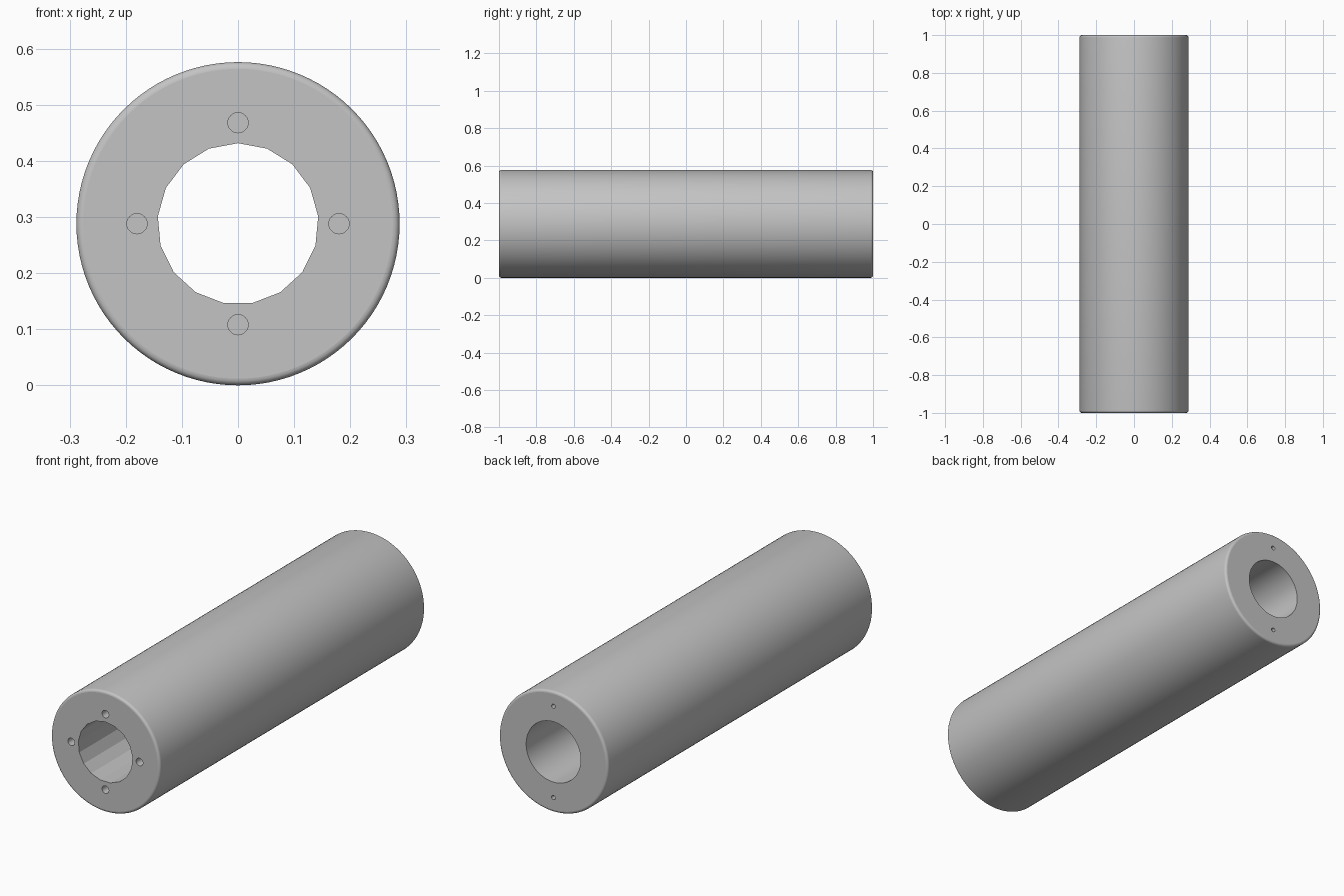
import bpy, bmesh, math

RADIUS = 0.288
HALF = 1.0

cube = bpy.data.objects.get("Cube")
if cube:
    bpy.data.objects.remove(cube, do_unlink=True)

grey = bpy.data.materials.new("grey metal")
grey.use_nodes = True
colour = (0.55, 0.55, 0.55, 1)
grey.diffuse_color = colour
grey.node_tree.nodes["Principled BSDF"].inputs["Base Color"].default_value = colour


def prism(name, radius, y0, y1, sides, x=0.0, z=0.0, rim=0.0):
    """Prism along y, offset from the axis, with optional rounded end rims."""
    bm = bmesh.new()
    ring = []
    for i in range(sides):
        a = math.tau * i / sides
        ring.append(bm.verts.new((x + radius * math.sin(a), y0,
                                  RADIUS + z + radius * math.cos(a))))
    face = bm.faces.new(ring)
    ext = bmesh.ops.extrude_face_region(bm, geom=[face], use_keep_orig=True)
    moved = [g for g in ext["geom"] if isinstance(g, bmesh.types.BMVert)]
    bmesh.ops.translate(bm, verts=moved, vec=(0, y1 - y0, 0))
    if rim:
        edges = [e for e in bm.edges if abs(e.verts[0].co.y - e.verts[1].co.y) < 1e-4]
        bmesh.ops.bevel(bm, geom=edges, offset=rim, segments=5, profile=0.5,
                        affect='EDGES')
    bmesh.ops.recalc_face_normals(bm, faces=bm.faces)
    mesh = bpy.data.meshes.new(name)
    bm.to_mesh(mesh)
    bm.free()
    mesh.materials.append(grey)
    obj = bpy.data.objects.new(name, mesh)
    bpy.context.collection.objects.link(obj)
    return obj


body = prism("tube_body", RADIUS, -HALF, HALF, 96, rim=0.012)

# Main bore: round from the back, faceted from the front
cutters = [prism("round_bore", 0.144, 0.0, HALF + 0.1, 64),
           prism("faceted_bore", 0.1435, -HALF - 0.1, 0.02, 17)]

# Four screw holes in the front face
for i in range(4):
    a = i * math.pi / 2
    cutters.append(prism("front_hole", 0.018, -HALF - 0.05, -HALF + 0.1, 24,
                         0.18 * math.sin(a), 0.18 * math.cos(a)))

# Two smaller pin holes in the back face
for side in (-1, 1):
    cutters.append(prism("back_hole", 0.01, HALF - 0.1, HALF + 0.05, 24, 0, 0.218 * side))

bpy.ops.object.select_all(action='DESELECT')
bpy.context.view_layer.objects.active = body
body.select_set(True)
for cutter in cutters:
    cutter.hide_render = True
    mod = body.modifiers.new("cut", 'BOOLEAN')
    mod.operation = 'DIFFERENCE'
    mod.solver = 'EXACT'
    mod.object = cutter
    bpy.ops.object.modifier_apply(modifier=mod.name)
    bpy.data.objects.remove(cutter, do_unlink=True)

# Smooth walls and rims, flat end faces and bore facets
bpy.ops.object.shade_smooth_by_angle(angle=math.radians(20))
for poly in body.data.polygons:
    if abs(poly.normal.y) > 0.999:
        poly.use_smooth = False
